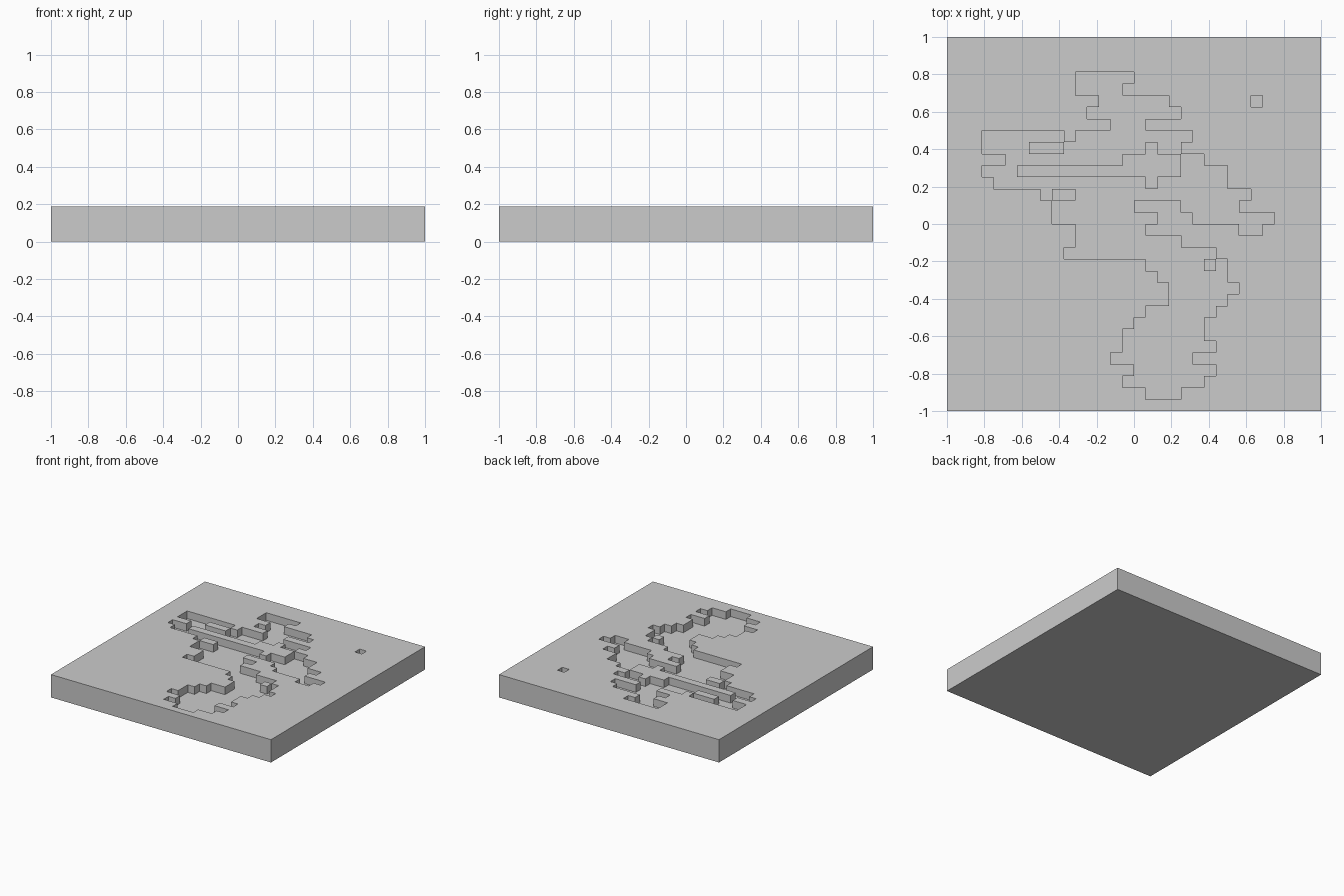
import bpy, bmesh

if "Cube" in bpy.data.objects:
    bpy.data.objects.remove(bpy.data.objects["Cube"])

N = 32                 # cells per side
CELL = 2 / N
TOP = 3 * CELL         # slab thickness
DEPTH = CELL           # depth of the engraved pattern
FIRST_ROW = 3          # first engraved row, counted from the back edge

# Engraved column spans (start, end) row by row, from the back to the front
SPANS = [
    [(11, 16)], [(11, 15)], [(13, 19), (26, 27)], [(12, 20)], [(14, 17)],
    [(3, 10), (11, 21)], [(3, 7), (10, 17), (18, 20)], [(5, 15), (20, 22)],
    [(3, 6), (20, 24)], [(4, 17), (18, 24)], [(8, 9), (11, 26)],
    [(9, 16), (20, 25)], [(9, 18), (21, 28)], [(11, 17), (25, 27)],
    [(11, 20)], [(10, 23)], [(17, 22), (23, 24)], [(18, 24)], [(19, 25)],
    [(19, 24)], [(17, 23)], [(16, 22)], [(15, 22)], [(15, 23)], [(14, 21)],
    [(16, 23)], [(15, 22)], [(17, 20)],
]


def engraved(face):
    c = face.calc_center_median()
    row = int((1 - c.y) / CELL) - FIRST_ROW
    col = int((c.x + 1) / CELL)
    return 0 <= row < len(SPANS) and any(a <= col < b for a, b in SPANS[row])


def shift(bm, geom, dz):
    verts = [g for g in geom if isinstance(g, bmesh.types.BMVert)]
    bmesh.ops.translate(bm, verts=verts, vec=(0, 0, dz))


bm = bmesh.new()

# Top surface of the slab, one face per cell
bmesh.ops.create_grid(bm, x_segments=N, y_segments=N, size=1)
bmesh.ops.translate(bm, verts=bm.verts[:], vec=(0, 0, TOP))
pattern = [f for f in bm.faces if engraved(f)]

# Sides and underside
rim = [e for e in bm.edges if e.is_boundary]
sides = bmesh.ops.extrude_edge_only(bm, edges=rim)["geom"]
shift(bm, sides, -TOP)
bottom = [e for e in bm.edges if e.is_boundary]
bmesh.ops.contextual_create(bm, geom=bottom)
bmesh.ops.recalc_face_normals(bm, faces=bm.faces[:])

# Press the pattern into the top
recess = bmesh.ops.extrude_face_region(bm, geom=pattern)["geom"]
shift(bm, recess, -DEPTH)
leftover = [f for f in pattern if f.is_valid]
if leftover:
    bmesh.ops.delete(bm, geom=leftover, context='FACES_ONLY')

# Merge coplanar cells
bmesh.ops.dissolve_limit(bm, angle_limit=0.02, verts=bm.verts[:], edges=bm.edges[:])

mesh = bpy.data.meshes.new("engraved_slab")
bm.to_mesh(mesh)
bm.free()
bpy.context.collection.objects.link(bpy.data.objects.new("engraved_slab", mesh))
